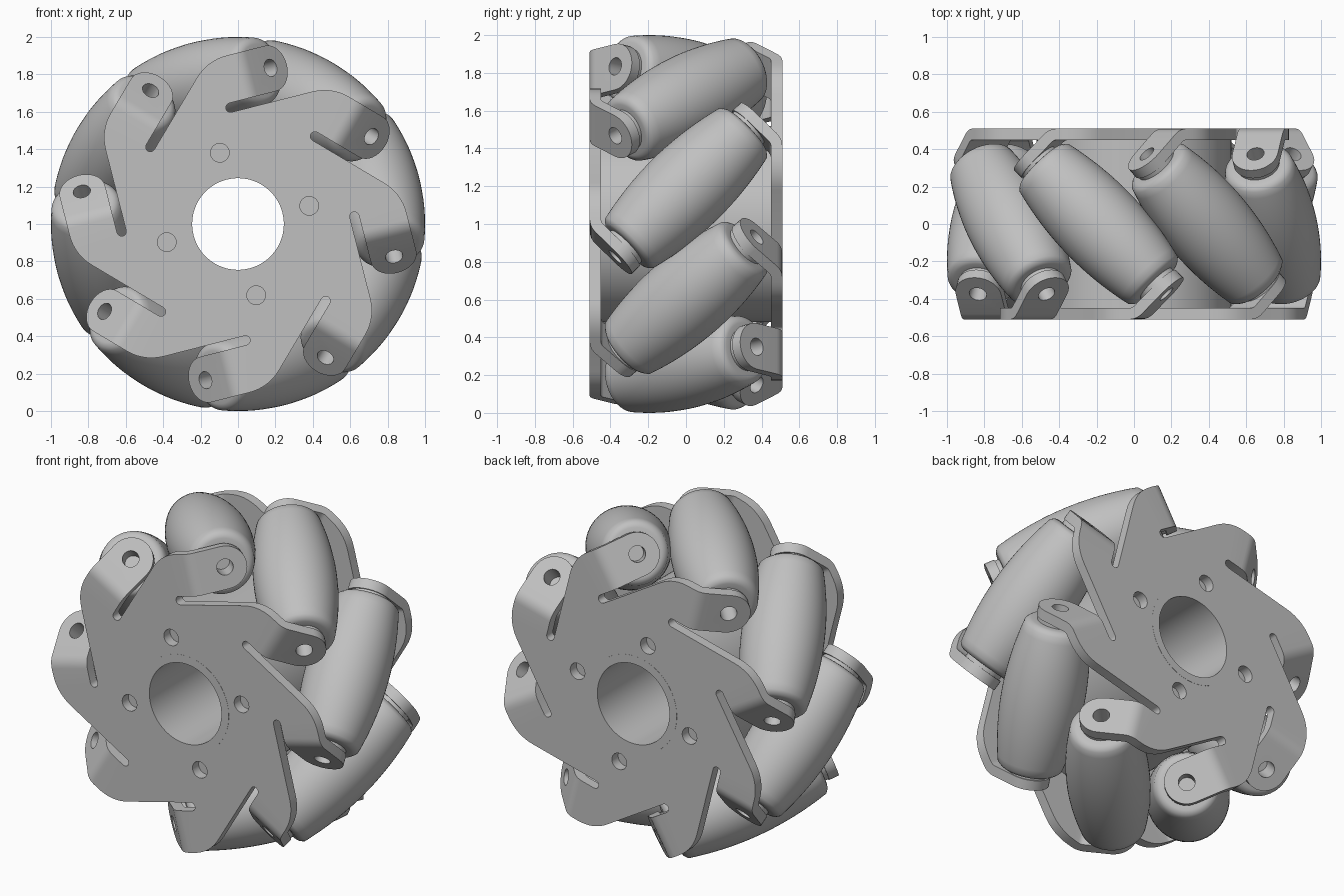
import bpy, bmesh
from math import pi, sin, cos, radians, sqrt
from mathutils import Matrix, Vector

cube = bpy.data.objects.get("Cube")
if cube:
    bpy.data.objects.remove(cube, do_unlink=True)

COUNT = 8
AXIS_R = 0.766            # roller axis distance from the wheel axis
FACE = 0.51               # half width of the wheel
SHEET = 0.06              # plate thickness
BORE, SLEEVE, DRUM = 0.245, 0.295, 0.52
TAB_LOW, TAB_HIGH = 0.638, 0.888
CORNER, BEND = 0.24, 0.1  # where the tab folds, and the fold radius
SKEW = Vector((1, -1, 0)).to_track_quat('Z', 'Y').to_matrix().to_4x4()
WHEEL = Matrix.Translation((0, 0, 1)) @ Matrix.Rotation(radians(-14.3), 4, 'Y')

grey = bpy.data.materials.new("light_grey")
grey.use_nodes = True
grey.diffuse_color = (0.53, 0.53, 0.53, 1)
grey.node_tree.nodes["Principled BSDF"].inputs["Base Color"].default_value = grey.diffuse_color


def turn(k):
    return Matrix.Rotation(2 * pi * k / COUNT, 4, 'Y')


def add(name, data, matrix):
    if isinstance(data, bmesh.types.BMesh):
        mesh = bpy.data.meshes.new(name)
        data.to_mesh(mesh)
        data.free()
        mesh.materials.append(grey)
        data = mesh
    obj = bpy.data.objects.new(name, data)
    bpy.context.collection.objects.link(obj)
    obj.matrix_world = matrix
    return obj


def activate(obj):
    bpy.ops.object.select_all(action='DESELECT')
    obj.select_set(True)
    bpy.context.view_layer.objects.active = obj


def smooth(obj, angle=30):
    activate(obj)
    bpy.ops.object.shade_smooth_by_angle(angle=radians(angle))


def lathe(points, steps):
    """Revolve (radius, height) points round the z axis."""
    bm = bmesh.new()
    verts = [bm.verts.new((r, 0, h)) for r, h in points]
    edges = [bm.edges.new(pair) for pair in zip(verts, verts[1:])]
    bmesh.ops.spin(bm, geom=verts + edges, cent=(0, 0, 0), axis=(0, 0, 1),
                   angle=2 * pi, steps=steps, use_merge=False)
    bmesh.ops.remove_doubles(bm, verts=bm.verts, dist=0.0005)
    bmesh.ops.recalc_face_normals(bm, faces=bm.faces)
    return bm


def plate_surface():
    """Outer skin of a star plate with eight folded tabs."""
    bm = bmesh.new()
    fold = CORNER - BEND * (sqrt(2) - 1)
    middle, half = (TAB_LOW + TAB_HIGH) / 2, (TAB_HIGH - TAB_LOW) / 2
    slot_r = 0.025
    slot_low = TAB_LOW - 2 * slot_r
    peak = Vector((TAB_HIGH * sqrt(2) - slot_low, slot_low))
    before = peak - Vector((0.11, 0))
    after = peak + Vector((1, -1)).normalized() * 0.11
    outline = []
    for k in range(COUNT):
        def vert(t, y, r):
            return bm.verts.new(turn(k) @ Vector((t, y, r)))

        # root of the tab, relief slot and rounded shoulder of the next arm
        top, low = vert(fold, -FACE, TAB_HIGH), vert(fold, -FACE, TAB_LOW)
        outline += [top, low]
        for i in range(9):
            a = pi / 2 + pi * i / 8
            outline.append(vert(0.115 + slot_r * cos(a), -FACE,
                                slot_low + slot_r + slot_r * sin(a)))
        for i in range(9):
            u = i / 8
            p = before * (1 - u) ** 2 + peak * 2 * u * (1 - u) + after * u * u
            outline.append(vert(p.x, -FACE, p.y))

        # fold
        for i in range(1, 6):
            a = pi / 4 * i / 5
            t, y = fold + BEND * sin(a), -FACE + BEND * (1 - cos(a))
            new_top, new_low = vert(t, y, TAB_HIGH), vert(t, y, TAB_LOW)
            bm.faces.new((top, low, new_low, new_top))
            top, low = new_top, new_low

        # rounded tab end
        tip = []
        for i in range(17):
            a = pi / 2 - pi * i / 16
            d = half * cos(a) / sqrt(2)
            t = (FACE + CORNER) / 2
            tip.append(vert(t + d, d - t, middle + half * sin(a)))
        bm.faces.new([top] + tip + [low])
    core = bm.faces.new(outline)
    bmesh.ops.recalc_face_normals(bm, faces=bm.faces)
    core.normal_update()
    if core.normal.y > 0:
        bmesh.ops.reverse_faces(bm, faces=bm.faces)
    return bm


def plate_cutter():
    """Centre opening, four bolt holes and eight axle holes."""
    bm = bmesh.new()

    def hole(radius, depth, matrix, segments=24):
        bmesh.ops.create_cone(bm, cap_ends=True, segments=segments, radius1=radius,
                              radius2=radius, depth=depth, matrix=matrix)

    along = Matrix.Rotation(pi / 2, 4, 'X')
    front = -FACE + SHEET / 2
    hole(SLEEVE - 0.005, 0.2, Matrix.Translation((0, front, 0)) @ along, 64)
    for k in range(COUNT):
        if k % 2 == 0:
            hole(0.05, 0.2, turn(k) @ Matrix.Translation((0, front, 0.393)) @ along)
        hole(0.047, 0.16, turn(k) @ Matrix.Translation((0.354, -0.354, AXIS_R)) @ SKEW)
    return bm


# front and back plates: the back one is the front one turned about a spoke
for name, matrix in (("front_plate", WHEEL),
                     ("back_plate", WHEEL @ Matrix.Rotation(pi, 4, 'Z'))):
    plate = add(name, plate_surface(), matrix)
    cutter = add(name + "_cutter", plate_cutter(), matrix)
    cutter.hide_render = True
    solid = plate.modifiers.new("thickness", 'SOLIDIFY')
    solid.thickness = SHEET
    solid.offset = -1
    solid.use_even_offset = True
    cut = plate.modifiers.new("holes", 'BOOLEAN')
    cut.operation = 'DIFFERENCE'
    cut.solver = 'EXACT'
    cut.object = cutter
    activate(plate)
    for modifier in ("thickness", "holes"):
        bpy.ops.object.modifier_apply(modifier=modifier)
    bpy.data.objects.remove(cutter, do_unlink=True)
    smooth(plate)

# hub drum with its bored sleeve
inner, end = FACE - SHEET, FACE + 0.001
profile = [(BORE, -end), (SLEEVE, -end), (SLEEVE, -inner), (DRUM, -inner),
           (DRUM, inner), (SLEEVE, inner), (SLEEVE, end), (BORE, end), (BORE, -end)]
smooth(add("hub", lathe(profile, 96), WHEEL @ Matrix.Rotation(pi / 2, 4, 'X')))


# barrel rollers, curved so that together they roll on a round rim
def barrel(t):
    reach = sqrt(AXIS_R ** 2 + t * t)
    d, slope = 1 - reach, -t / reach / sqrt(2)
    return d * sqrt(1 - slope ** 2), t * sqrt(2) - d * slope


cap = [(0, 0.4), (0.047, 0.4), (0.047, 0.472), (0.115, 0.472), (0.115, 0.447),
       (0.145, 0.447), (0.16, 0.443), (0.171, 0.435)]
side = [barrel(0.268 * i / 10) for i in range(10, -11, -1)]
profile = cap + side + [(r, -h) for r, h in reversed(cap)]
roller_mesh = None
for k in range(COUNT):
    place = WHEEL @ turn(k) @ Matrix.Translation((0, 0, AXIS_R)) @ SKEW
    roller = add(f"roller_{k + 1}", roller_mesh or lathe(profile, 56), place)
    if roller_mesh is None:
        roller_mesh = roller.data
        smooth(roller, 35)
